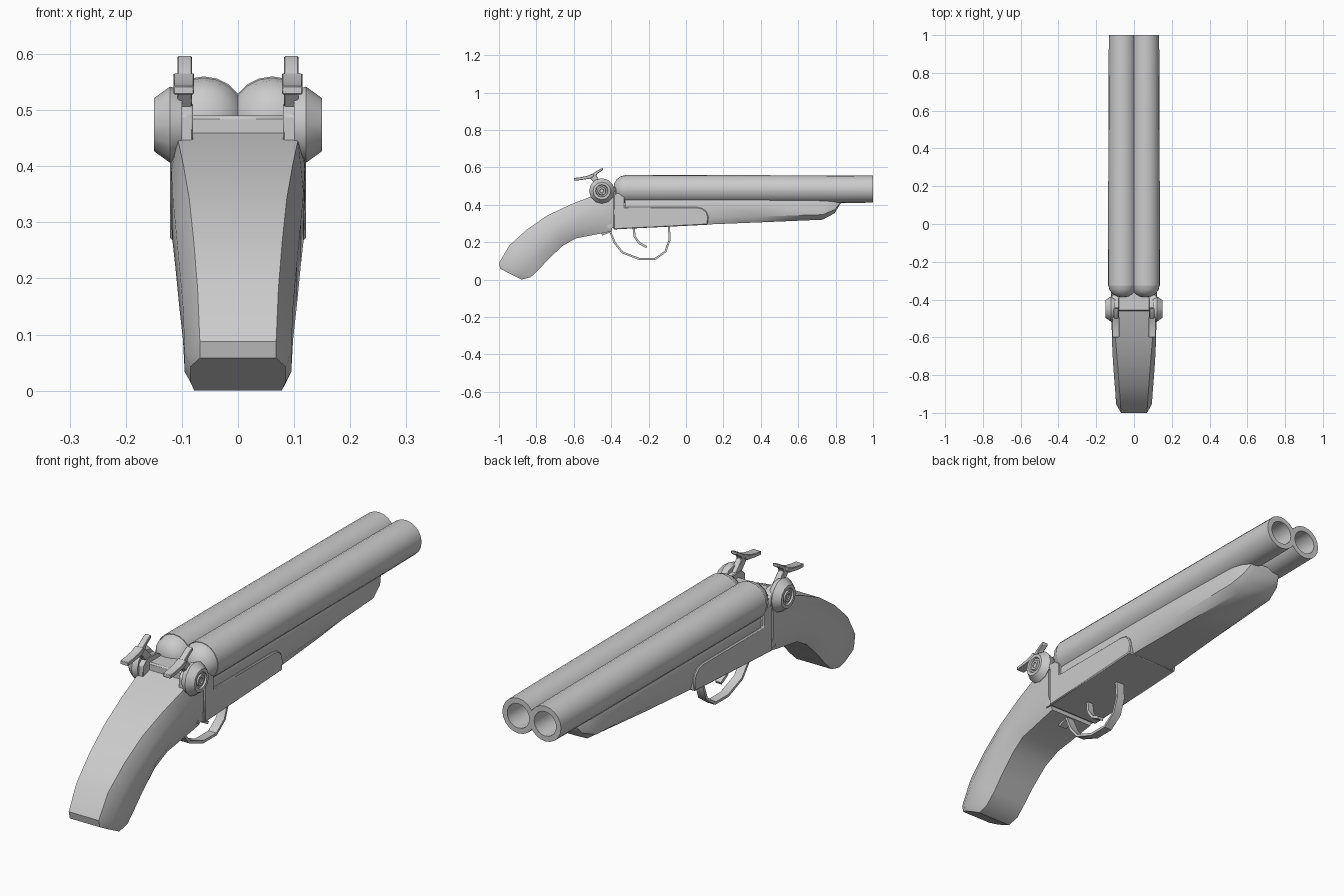
import bpy, bmesh
from math import sin, cos, pi, radians
from mathutils import Vector

if "Cube" in bpy.data.objects:
    bpy.data.objects.remove(bpy.data.objects["Cube"])


def finish(name, bm, bevel=0.0, angle=35):
    bmesh.ops.remove_doubles(bm, verts=bm.verts, dist=1e-5)
    bmesh.ops.recalc_face_normals(bm, faces=bm.faces)
    me = bpy.data.meshes.new(name)
    bm.to_mesh(me)
    bm.free()
    ob = bpy.data.objects.new(name, me)
    bpy.context.collection.objects.link(ob)
    if bevel:
        m = ob.modifiers.new("edge_bevel", 'BEVEL')
        m.width, m.segments = bevel, 1
        m.limit_method, m.angle_limit = 'ANGLE', radians(40)
    bpy.ops.object.select_all(action='DESELECT')
    ob.select_set(True)
    bpy.context.view_layer.objects.active = ob
    bpy.ops.object.shade_smooth_by_angle(angle=radians(angle))
    return ob


def prism(name, profile, x0, x1, bevel=0.0):
    """Extrude a (y, z) outline between two x values."""
    bm = bmesh.new()
    f = bm.faces.new([bm.verts.new((x0, y, z)) for y, z in profile])
    r = bmesh.ops.extrude_face_region(bm, geom=[f])
    moved = [v for v in r['geom'] if isinstance(v, bmesh.types.BMVert)]
    bmesh.ops.translate(bm, verts=moved, vec=(x1 - x0, 0, 0))
    return finish(name, bm, bevel)


def box(name, y0, y1, z0, z1, x0, x1, bevel=0.0):
    return prism(name, [(y0, z0), (y1, z0), (y1, z1), (y0, z1)], x0, x1, bevel)


def band(name, path, half_width, thick):
    """Flat strip following a (y, z) path."""
    pts = [Vector(p) for p in path]
    left, right = [], []
    for i, p in enumerate(pts):
        d = (pts[min(i + 1, len(pts) - 1)] - pts[max(i - 1, 0)]).normalized()
        n = Vector((-d.y, d.x)) * thick / 2
        left.append(p + n)
        right.append(p - n)
    return prism(name, left + right[::-1], -half_width, half_width)


def lathe(name, profile, place, sides):
    """Spin an (axial, radius) profile; place() maps it to space."""
    bm = bmesh.new()
    rings = [[bm.verts.new(place(a, r * cos(2 * pi * i / sides), r * sin(2 * pi * i / sides)))
              for i in range(sides)] if r else [bm.verts.new(place(a, 0, 0))] for a, r in profile]
    for p, q in zip(rings, rings[1:]):
        for i in range(sides):
            j = (i + 1) % sides
            corners = [p[i % len(p)], p[j % len(p)], q[j % len(q)], q[i % len(q)]]
            bm.faces.new(list(dict.fromkeys(corners)))
    return finish(name, bm)


def loft(name, sections, t1, t2):
    """Eight-sided sections: top point, bottom point, top/middle/bottom half widths."""
    bm = bmesh.new()
    rings = []
    for top, bot, wt, wm, wb in sections:
        t, b = Vector((0, *top)), Vector((0, *bot))
        half = [(0, wt), (t1, wm), (t2, wm), (1, wb)]
        ring = [t.lerp(b, k) + Vector((w, 0, 0)) for k, w in half]
        ring += [t.lerp(b, k) - Vector((w, 0, 0)) for k, w in half[::-1]]
        rings.append([bm.verts.new(v) for v in ring])
    for p, q in zip(rings, rings[1:]):
        for i in range(8):
            j = (i + 1) % 8
            bm.faces.new((p[i], p[j], q[j], q[i]))
    bm.faces.new(rings[0])
    bm.faces.new(rings[-1])
    return finish(name, bm)


# Curved wooden grip
loft("grip", [
    ((-.395, .480), (-.395, .258), .112, .120, .100),
    ((-.500, .447), (-.450, .247), .107, .119, .098),
    ((-.620, .400), (-.590, .220), .097, .117, .092),
    ((-.740, .343), (-.660, .180), .087, .112, .086),
    ((-.850, .268), (-.735, .110), .079, .105, .082),
    ((-.945, .182), (-.785, .055), .072, .098, .080),
    ((-1.00, .088), (-.830, .013), .068, .095, .080),
    ((-.993, .058), (-.880, .000), .068, .085, .078)], .27, .73)

# Fore-end under the barrels
loft("fore_end", [
    ((-.325, .430), (-.325, .285), .108, .113, .100),
    ((.100, .430), (.100, .294), .108, .113, .100),
    ((.400, .430), (.400, .306), .105, .110, .085),
    ((.730, .428), (.730, .320), .097, .102, .062),
    ((.795, .428), (.795, .355), .085, .088, .052),
    ((.825, .425), (.825, .405), .070, .072, .050)], .1, .75)

# Receiver with rounded front, its raised top and the core in the joint
prism("receiver", [(-.387, .268), (-.387, .46), (-.328, .46), (-.328, .387), (.06, .387),
                   (.09, .380), (.11, .362), (.12, .335), (.115, .293)], -.121, .121, .004)
box("receiver_top", -.46, -.33, .40, .49, -.108, .108, .006)
box("joint_core", -.42, -.35, .275, .45, -.113, .113)

# Trigger guard and trigger
band("trigger_guard", [(-.45, .240), (-.405, .255), (-.38, .195), (-.34, .145), (-.25, .110),
                       (-.165, .110), (-.11, .150), (-.087, .215), (-.092, .29)], .018, .011)
band("trigger", [(-.28, .28), (-.275, .230), (-.25, .195), (-.21, .173)], .013, .012)

for s, side in ((1, "right"), (-1, "left")):
    # Hollow barrel with domed breech
    lathe("barrel_" + side, [
        (-.325, 0), (-.325, .077), (.83, .0735), (1, .072), (1, .050), (-.30, .050), (-.30, 0)],
        lambda a, u, v: (s * .061 + u, a, .483 + v), 20)
    lathe("breech_dome_" + side, [
        (-.388, 0), (-.384, .030), (-.370, .054), (-.347, .070), (-.320, .0755), (-.320, 0)],
        lambda a, u, v: (s * .061 + u, a, .483 + v), 20)
    # Hammer pivot with ringed screw
    lathe("hammer_pivot_" + side, [
        (.10, 0), (.10, .060), (.121, .068), (.150, .047), (.150, .034), (.143, .031),
        (.143, .024), (.149, .021), (.149, .012), (.145, .010), (.145, 0)],
        lambda a, u, v: (s * a, -.45 + u, .474 + v), 12)
    # Ear block carrying the hammer
    prism("hammer_block_" + side, [(-.50, .44), (-.50, .49), (-.475, .512), (-.41, .512),
                                   (-.375, .49), (-.375, .44)], s * .08, s * .12, .003)
    # Hammer neck, striking tip and thumb spur
    prism("hammer_" + side, [(-.475, .50), (-.515, .545), (-.50, .565), (-.462, .590),
                             (-.445, .597), (-.445, .585), (-.475, .565), (-.480, .553),
                             (-.43, .50)], s * .082, s * .108, .002)
    prism("hammer_spur_" + side, [(-.60, .528), (-.56, .532), (-.51, .540), (-.49, .555),
                                  (-.50, .566), (-.53, .554), (-.57, .546), (-.60, .543)],
          s * .078, s * .115, .002)
